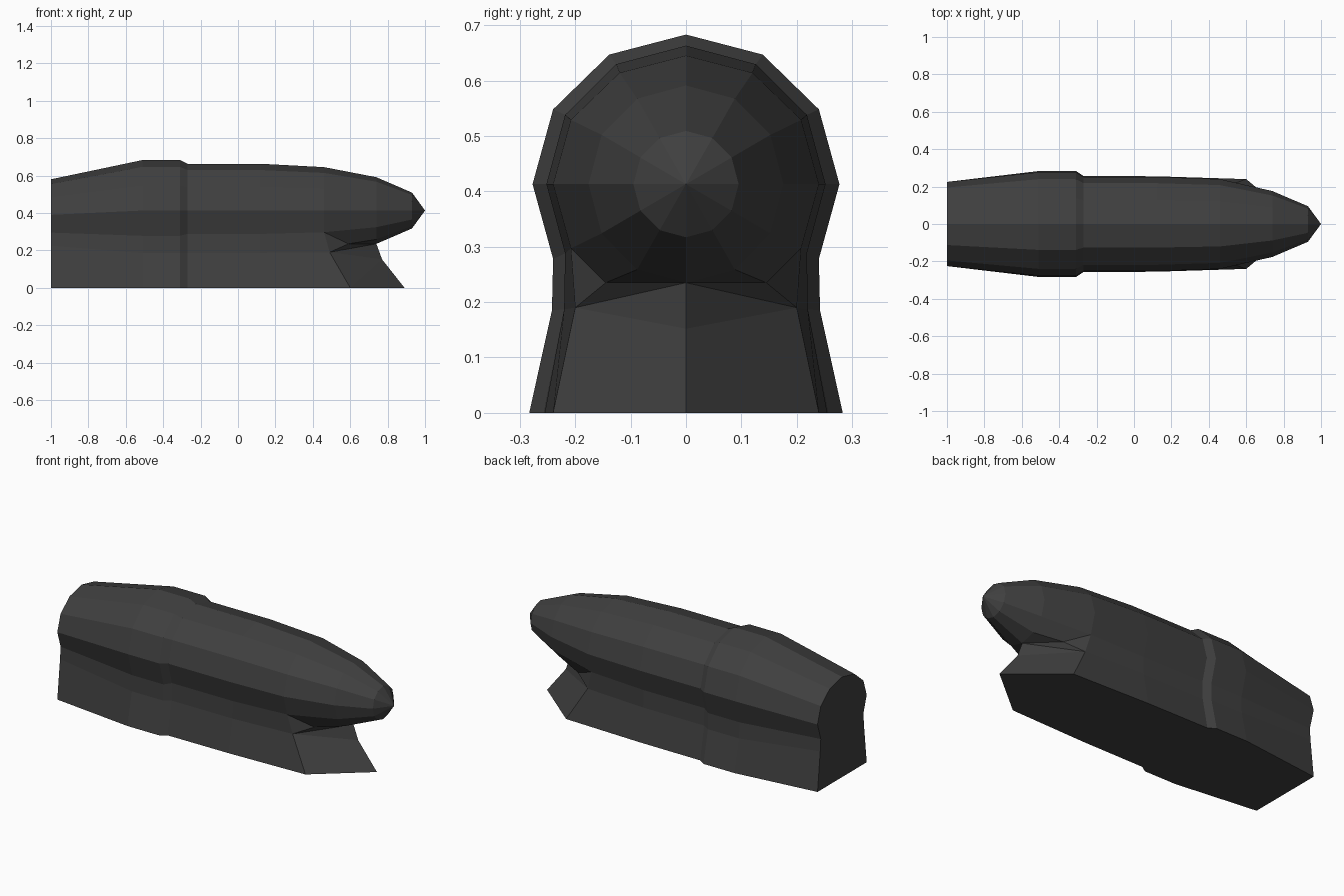
import bpy, bmesh
from math import sin, cos, radians
from mathutils import Matrix

cube = bpy.data.objects.get("Cube")
if cube:
    bpy.data.objects.remove(cube)

mat = bpy.data.materials.new("charcoal grey")
mat.use_nodes = True
GREY = (0.05, 0.05, 0.05, 1)
mat.diffuse_color = GREY
mat.node_tree.nodes["Principled BSDF"].inputs["Base Color"].default_value = GREY

bm = bmesh.new()
AXIS_Z = 0.413


def arc(x, width, height, count, z=AXIS_Z):
    """Half ring of a twelve-sided tube, from the top downwards."""
    ring = []
    for i in range(count):
        a = radians(90 - 30 * i)
        y = 0 if i in (0, 6) else width * cos(a)
        ring.append(bm.verts.new((x, y, z + height * sin(a))))
    return ring


def section(x, width, height, waist, waist_z, foot, z=AXIS_Z, waist_x=None, foot_x=None, keel_x=None):
    """Half hull section: round upper body, waist, foot and keel centre."""
    lower = [(waist_x or x, waist, waist_z), (foot_x or x, foot, 0), (keel_x or x, 0, 0)]
    return arc(x, width, height, 5, z) + [bm.verts.new(p) for p in lower]


def bridge(a, b):
    for i in range(min(len(a), len(b)) - 1):
        bm.faces.new((a[i], a[i + 1], b[i + 1], b[i]))


# Hull with a raised rear sleeve
hull = [
    section(-1, 0.225, 0.19, 0.2, 0.225, 0.225, z=0.39),
    section(-0.51, 0.277, 0.27, 0.242, 0.185, 0.283),
    section(-0.31, 0.277, 0.27, 0.242, 0.185, 0.283),
    section(-0.27, 0.252, 0.25, 0.22, 0.187, 0.257),
    section(0.12, 0.252, 0.25, 0.22, 0.187, 0.255),
    section(0.46, 0.24, 0.232, 0.2, 0.19, 0.24, waist_x=0.49, foot_x=0.6, keel_x=0.89),
]
for a, b in zip(hull, hull[1:]):
    bridge(a, b)
bm.faces.new(hull[0])

# Tapered nose
shoulder = arc(0.74, 0.176, 0.178, 7)
muzzle = arc(0.93, 0.095, 0.096, 7)
tip = bm.verts.new((1, 0, AXIS_Z))
bridge(hull[-1][:5], shoulder[:5])
bridge(shoulder, muzzle)
for a, b in zip(muzzle, muzzle[1:]):
    bm.faces.new((a, b, tip))

# Notch under the nose and pointed prow
side, waist, foot, prow = hull[-1][4:]
chin = bm.verts.new((0.59, 0.145, 0.235))
throat = bm.verts.new((0.77, 0, 0.152))
under = shoulder[-1]
for face in (
    (side, chin, shoulder[5], shoulder[4]),
    (chin, under, shoulder[5]),
    (side, waist, chin),
    (waist, under, chin),
    (waist, throat, under),
    (waist, foot, throat),
    (foot, prow, throat),
):
    bm.faces.new(face)

# Mirror the half body and join the centre seam
half = bm.verts[:] + bm.edges[:] + bm.faces[:]
copy = bmesh.ops.duplicate(bm, geom=half)["geom"]
bmesh.ops.transform(bm, matrix=Matrix.Diagonal((1, -1, 1, 1)),
                    verts=[g for g in copy if isinstance(g, bmesh.types.BMVert)])
bmesh.ops.remove_doubles(bm, verts=bm.verts[:], dist=0.0005)
bmesh.ops.recalc_face_normals(bm, faces=bm.faces[:])

mesh = bpy.data.meshes.new("hull")
bm.to_mesh(mesh)
bm.free()
mesh.materials.append(mat)
obj = bpy.data.objects.new("hull", mesh)
bpy.context.collection.objects.link(obj)
